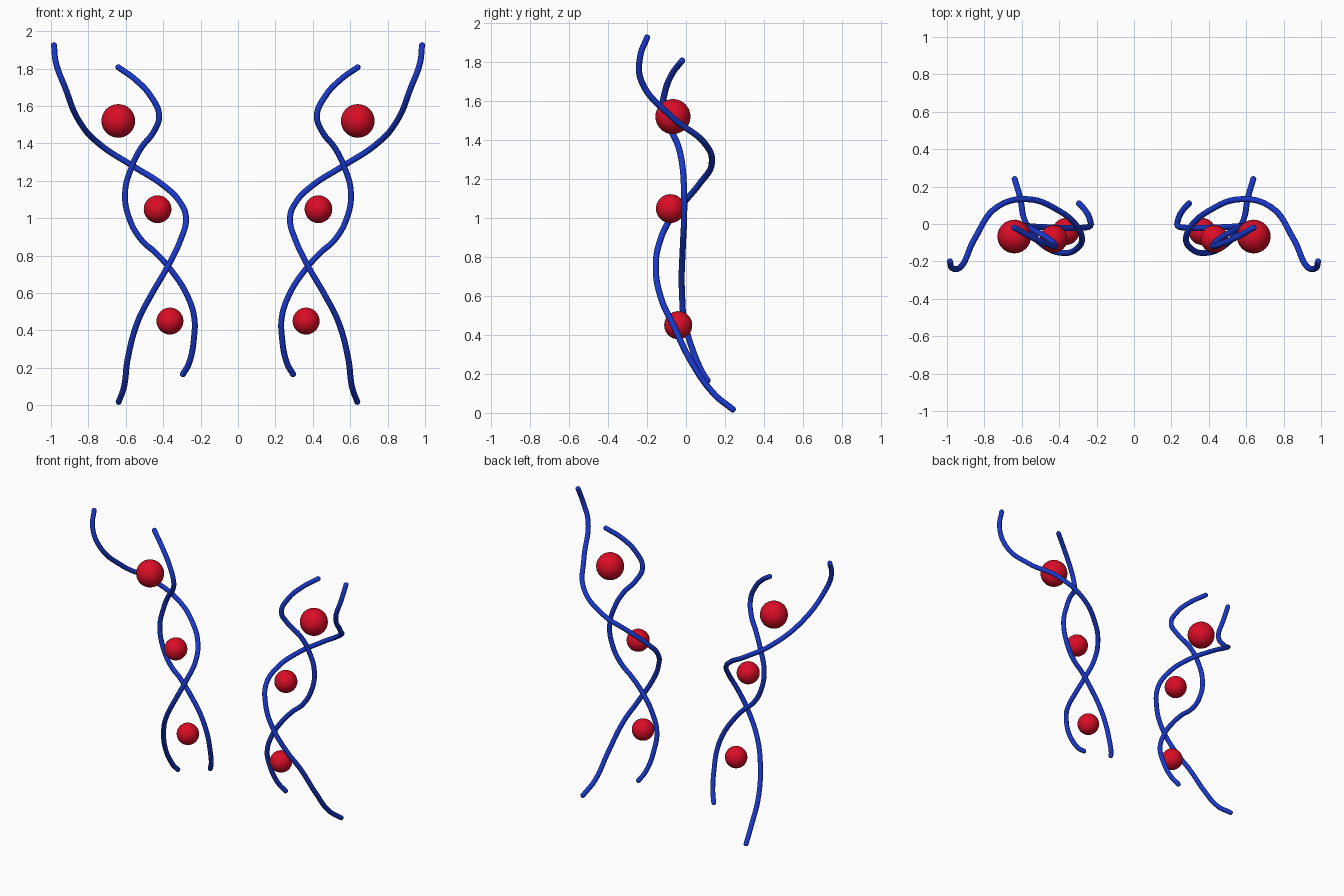
import bpy

if "Cube" in bpy.data.objects:
    bpy.data.objects.remove(bpy.data.objects["Cube"])

RADIUS = 0.016


def material(name, color):
    m = bpy.data.materials.new(name)
    m.diffuse_color = color
    m.use_nodes = True
    m.node_tree.nodes["Principled BSDF"].inputs["Base Color"].default_value = m.diffuse_color
    return m


blue = material("blue", (0.01, 0.04, 0.6, 1))
red = material("red", (0.7, 0.004, 0.02, 1))


def ball(name, loc, r, mat, seg=32):
    bpy.ops.mesh.primitive_uv_sphere_add(segments=seg, ring_count=seg // 2, radius=r, location=loc)
    o = bpy.context.object
    o.name = name
    o.data.materials.append(mat)
    bpy.ops.object.shade_smooth()


def strand(name, pts):
    c = bpy.data.curves.new(name, 'CURVE')
    c.dimensions = '3D'
    c.bevel_depth = RADIUS
    c.bevel_resolution = 4
    c.resolution_u = 8
    s = c.splines.new('BEZIER')
    s.bezier_points.add(len(pts) - 1)
    for bp, p in zip(s.bezier_points, pts):
        bp.co = p
        bp.handle_left_type = bp.handle_right_type = 'AUTO'
    c.materials.append(blue)
    bpy.context.collection.objects.link(bpy.data.objects.new(name, c))
    # rounded ends
    for tag, p in (("top", pts[0]), ("bottom", pts[-1])):
        ball(name + "_" + tag + "_cap", p, RADIUS, blue, 16)


# strand sweeping from the outer top to the outer foot
outer = [(.984, -.20, 1.925), (.973, -.235, 1.83), (.925, -.228, 1.70), (.85, -.075, 1.52),
         (.733, .09, 1.39), (.56, .132, 1.278), (.40, .07, 1.176), (.31, -.005, 1.086),
         (.278, -.08, .995), (.31, -.135, .877), (.369, -.155, .754), (.465, -.128, .588),
         (.535, -.065, .45), (.588, .03, .257), (.61, .145, .096), (.638, .24, .018)]
# shorter strand crossing it twice
inner = [(.64, -.02, 1.807), (.545, -.072, 1.738), (.465, -.107, 1.65), (.422, -.118, 1.55),
         (.449, -.085, 1.465), (.519, -.042, 1.374), (.567, -.02, 1.278), (.604, -.01, 1.134),
         (.578, -.01, .99), (.513, -.015, .88), (.438, -.018, .813), (.353, -.022, .716),
         (.278, -.02, .60), (.235, -.01, .476), (.235, .02, .364), (.262, .075, .225),
         (.294, .11, .166)]
# balls held in the loops: centre, radius
balls = [("upper_ball", (.64, -.067, 1.52), .09),
         ("middle_ball", (.43, -.08, 1.048), .074),
         ("lower_ball", (.364, -.04, .45), .072)]

# mirrored pair
for side, sx in (("right", 1), ("left", -1)):
    def flip(p):
        return (p[0] * sx, p[1], p[2])
    strand("outer_strand_" + side, [flip(p) for p in outer])
    strand("inner_strand_" + side, [flip(p) for p in inner])
    for name, loc, r in balls:
        ball(name + "_" + side, flip(loc), r, red)
